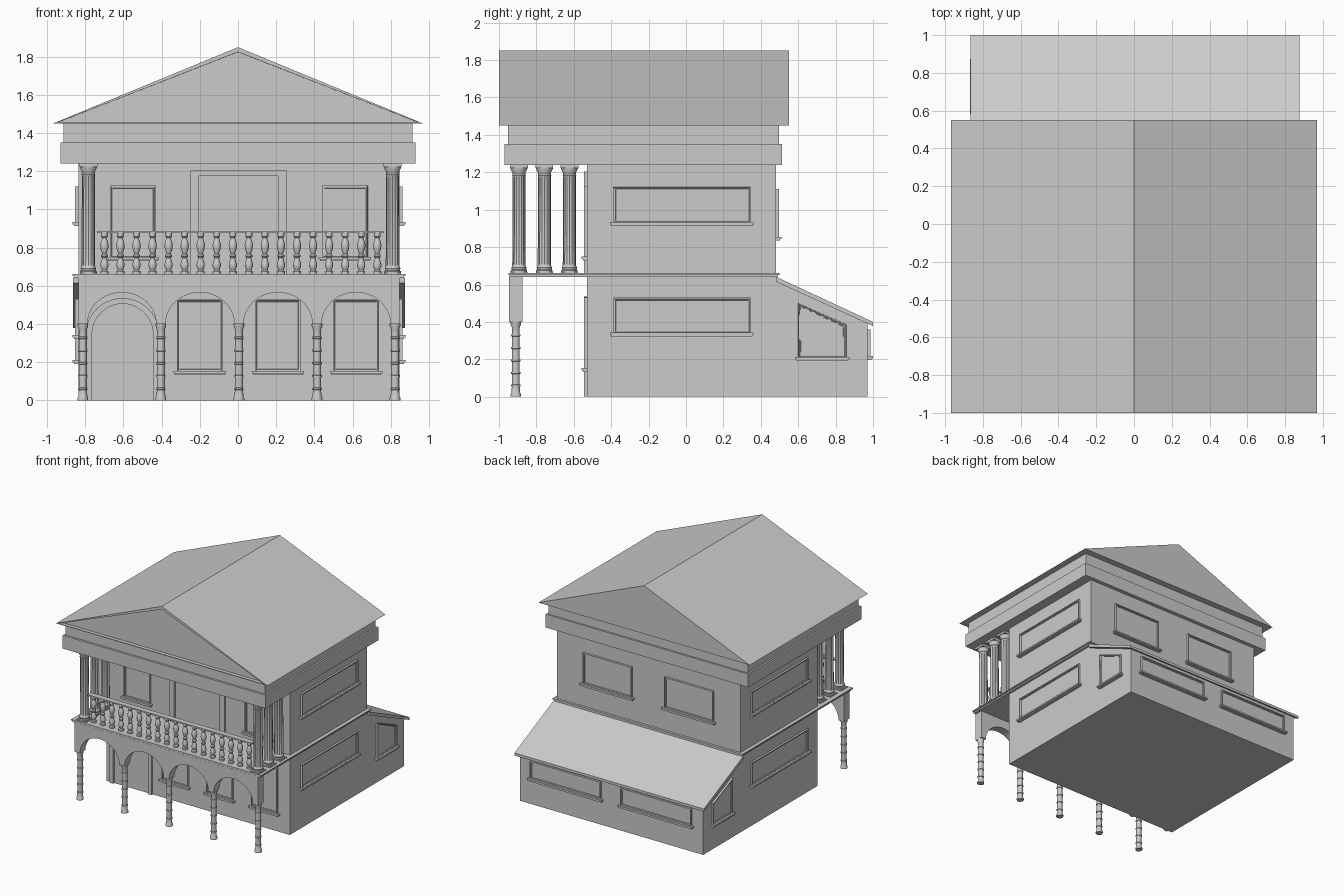
import bpy, bmesh, math
from mathutils import Vector

cube = bpy.data.objects.get("Cube")
if cube:
    bpy.data.objects.remove(cube, do_unlink=True)

stone = bpy.data.materials.new("grey_stone")
stone.use_nodes = True
GREY = (0.6, 0.6, 0.6, 1)
stone.diffuse_color = GREY
stone.node_tree.nodes["Principled BSDF"].inputs["Base Color"].default_value = GREY

CX = 0.005            # centre line of the walls
HALF = 0.842          # half width of the walls
FRONT, BACK, REAR = -0.53, 0.48, 0.97
Z = Vector((0, 0, 1))


def finish(name, bm):
    bmesh.ops.recalc_face_normals(bm, faces=bm.faces)
    mesh = bpy.data.meshes.new(name)
    bm.to_mesh(mesh)
    bm.free()
    mesh.materials.append(stone)
    ob = bpy.data.objects.new(name, mesh)
    bpy.context.collection.objects.link(ob)
    return ob


def prism(name, points, push, inset=None):
    """Extrude a flat outline; optionally sink a panel in its first face."""
    bm = bmesh.new()
    face = bm.faces.new([bm.verts.new(p) for p in points])
    out = bmesh.ops.extrude_face_region(bm, geom=[face], use_keep_orig=True)
    moved = [v for v in out["geom"] if isinstance(v, bmesh.types.BMVert)]
    bmesh.ops.translate(bm, verts=moved, vec=push)
    bmesh.ops.recalc_face_normals(bm, faces=bm.faces)
    if inset:
        bmesh.ops.inset_individual(bm, faces=[face], thickness=inset[0])
        bmesh.ops.inset_individual(bm, faces=[face], thickness=0.0005, depth=-inset[1])
    return finish(name, bm)


def box(name, x0, x1, y0, y1, z0, z1):
    outline = [(x0, y0, z0), (x1, y0, z0), (x1, y1, z0), (x0, y1, z0)]
    return prism(name, outline, Vector((0, 0, z1 - z0)))


def lathe(name, profile, spots, sides=16, flutes=None):
    """Turn a (radius, height) profile and repeat it at every spot."""
    bm = bmesh.new()
    rings = []
    for i, (r, z) in enumerate(profile):
        ring = []
        for k in range(sides):
            a = math.tau * k / sides
            cut = 0.86 if flutes and flutes[0] <= i <= flutes[1] and k % 2 else 1
            ring.append(bm.verts.new((r * cut * math.cos(a), r * cut * math.sin(a), z)))
        rings.append(ring)
    for lo, hi in zip(rings, rings[1:]):
        for k in range(sides):
            n = (k + 1) % sides
            bm.faces.new((lo[k], lo[n], hi[n], hi[k]))
    bm.faces.new(rings[0])
    bm.faces.new(rings[-1])
    first = finish(name, bm)
    bpy.ops.object.select_all(action='DESELECT')
    first.select_set(True)
    bpy.context.view_layer.objects.active = first
    bpy.ops.object.shade_smooth_by_angle(angle=math.radians(35))
    first.location = spots[0]
    for spot in spots[1:]:
        twin = bpy.data.objects.new(name, first.data)
        twin.location = spot
        bpy.context.collection.objects.link(twin)


# Outward normal, along-wall axis and plane position of each wall
WALLS = {
    "front": (Vector((0, -1, 0)), Vector((1, 0, 0)), Vector((0, FRONT, 0))),
    "back": (Vector((0, 1, 0)), Vector((1, 0, 0)), Vector((0, BACK, 0))),
    "rear": (Vector((0, 1, 0)), Vector((1, 0, 0)), Vector((0, REAR, 0))),
    "left": (Vector((1, 0, 0)), Vector((0, 1, 0)), Vector((CX + HALF, 0, 0))),
    "right": (Vector((-1, 0, 0)), Vector((0, 1, 0)), Vector((CX - HALF, 0, 0))),
}


def window(wall, u0, u1, z0, z1, z1_far=None):
    """Stepped frame around a pane, with a projecting sill."""
    n, u, o = WALLS[wall]
    far = z1 if z1_far is None else z1_far
    bm = bmesh.new()
    corners = [(u0, z0), (u1, z0), (u1, far), (u0, z1)]
    face = bm.faces.new([bm.verts.new(o + u * a + Z * b) for a, b in corners])
    face.normal_update()
    if face.normal.dot(n) < 0:
        face.normal_flip()
    for t, d in ((0.0005, 0.016), (0.009, 0), (0.003, -0.006), (0.007, 0), (0.001, -0.007)):
        bmesh.ops.inset_individual(bm, faces=[face], thickness=t, depth=d)
    finish(wall + "_window", bm)
    for grow, drop, reach in ((0.017, 0.008, 0.03), (0.01, 0.016, 0.022)):
        a, b = u0 - grow, u1 + grow
        base = [(a, z0 - drop), (b, z0 - drop), (b, z0 + 0.005), (a, z0 + 0.005)]
        prism(wall + "_sill", [o + u * p + Z * q for p, q in base], n * reach)


def door_surround(name, outer, inner):
    n, u, o = WALLS["front"]
    prism(name, [o + u * a + Z * b for a, b in outer + inner[::-1]], n * 0.015)


def arch(cx, cz, rx, rz, steps=20):
    return [(cx - rx * math.cos(math.pi * i / steps), cz + rz * math.sin(math.pi * i / steps))
            for i in range(steps + 1)]


# House body and rear lean-to
L, R = CX - HALF, CX + HALF
box("house_walls", L, R, FRONT, BACK, 0, 1.24)
section = [(BACK, 0), (REAR, 0), (REAR, 0.395), (BACK, 0.62)]
prism("lean_to_walls", [(L, y, z) for y, z in section], Vector((2 * HALF, 0, 0)))
section = [(BACK, 0.615), (1.0, 0.378), (1.0, 0.4), (BACK, 0.642)]
prism("lean_to_roof", [(L - 0.028, y, z) for y, z in section], Vector((2 * HALF + 0.056, 0, 0)))

# Balcony floor with a two-step edge
box("balcony_floor", L - 0.03, R + 0.03, -0.95, 0.5, 0.652, 0.662)
box("floor_moulding", L - 0.02, R + 0.02, -0.945, 0.492, 0.64, 0.652)

# Arcade wall: four arches cut from its lower edge
PITCH = 0.409
outline = [(L, 0.642), (L, 0.4)]
for k in range(4):
    outline += arch(CX + (k - 1.5) * PITCH, 0.4, 0.18, 0.165)
outline += [(R, 0.4), (R, 0.642)]
prism("arcade_wall", [(x, -0.946, z) for x, z in outline], Vector((0, 0.072, 0)))

# Banded arcade columns
profile = [(0.028, 0), (0.028, 0.012), (0.024, 0.02)]
for k in range(5):
    z = 0.06 + 0.067 * k
    profile += [(0.021, z - 0.006), (0.025, z - 0.004), (0.025, z + 0.004), (0.021, z + 0.006)]
profile += [(0.021, 0.37), (0.028, 0.388), (0.028, 0.402)]
lathe("arcade_column", profile, [(CX + (k - 2) * PITCH, -0.91, 0) for k in range(5)])

# Fluted balcony columns with square caps
spots = [(0.013 + s * 0.797, y, 0) for s in (-1, 1) for y in (-0.893, -0.757, -0.623)]
profile = [(0.044, 0.66), (0.044, 0.675), (0.038, 0.68), (0.041, 0.69), (0.036, 0.7),
           (0.036, 0.71), (0.034, 1.17), (0.034, 1.18), (0.037, 1.184), (0.034, 1.19),
           (0.036, 1.2), (0.045, 1.218), (0.045, 1.225)]
lathe("balcony_column", profile, spots, sides=32, flutes=(5, 6))
for x, y, _ in spots:
    box("column_cap", x - 0.047, x + 0.047, y - 0.047, y + 0.047, 1.222, 1.242)
    box("column_plinth", x - 0.045, x + 0.045, y - 0.045, y + 0.045, 0.66, 0.668)

# Balustrade
profile = [(0.021, 0.66), (0.021, 0.675), (0.013, 0.682), (0.021, 0.7), (0.021, 0.715),
           (0.012, 0.745), (0.018, 0.752), (0.018, 0.76), (0.011, 0.768), (0.019, 0.79),
           (0.022, 0.81), (0.019, 0.828), (0.011, 0.85), (0.018, 0.858), (0.018, 0.878)]
lathe("baluster", profile, [(-0.7 + 0.0841 * k, -0.893, 0) for k in range(18)], sides=12)
box("balustrade_rail", -0.74, 0.765, -0.916, -0.87, 0.876, 0.888)

# Entablature and gabled roof with a sunken front pediment
box("entablature_lower", -0.93, 0.93, -0.97, 0.512, 1.24, 1.35)
box("entablature_upper", -0.915, 0.915, -0.953, 0.497, 1.35, 1.45)
gable = [(-0.97, -1, 1.45), (0.97, -1, 1.45), (0, -1, 1.85)]
prism("gabled_roof", gable, Vector((0, 1.55, 0)), inset=(0.025, 0.03))

# Front windows
for u in (-0.32, 0.09, 0.5):
    window("front", u, u + 0.24, 0.148, 0.53)
for u in (-0.67, 0.44):
    window("front", u, u + 0.24, 0.745, 1.125)

# Side windows
for side in ("left", "right"):
    for z in (0.338, 0.928):
        window(side, -0.39, 0.345, z, z + 0.192)
    window(side, 0.6, 0.857, 0.207, 0.5, 0.387)

# Back windows, mirrored about the centre line
for s in (-1, 1):
    for wall, u0, u1, z0, z1 in (("back", 0.15, 0.6, 0.85, 1.11), ("rear", 0.09, 0.74, 0.212, 0.36)):
        a, b = sorted((CX + s * u0, CX + s * u1))
        window(wall, a, b, z0, z1)

# Doorways: arched entrance and square balcony door
door_surround("entrance_surround",
              [(-0.797, 0)] + arch(-0.605, 0.345, 0.192, 0.19) + [(-0.413, 0)],
              [(-0.765, 0)] + arch(-0.605, 0.345, 0.16, 0.16) + [(-0.445, 0)])
door_surround("balcony_door_surround",
              [(-0.25, 0.66), (-0.25, 1.205), (0.256, 1.205), (0.256, 0.66)],
              [(-0.204, 0.66), (-0.204, 1.175), (0.21, 1.175), (0.21, 0.66)])
